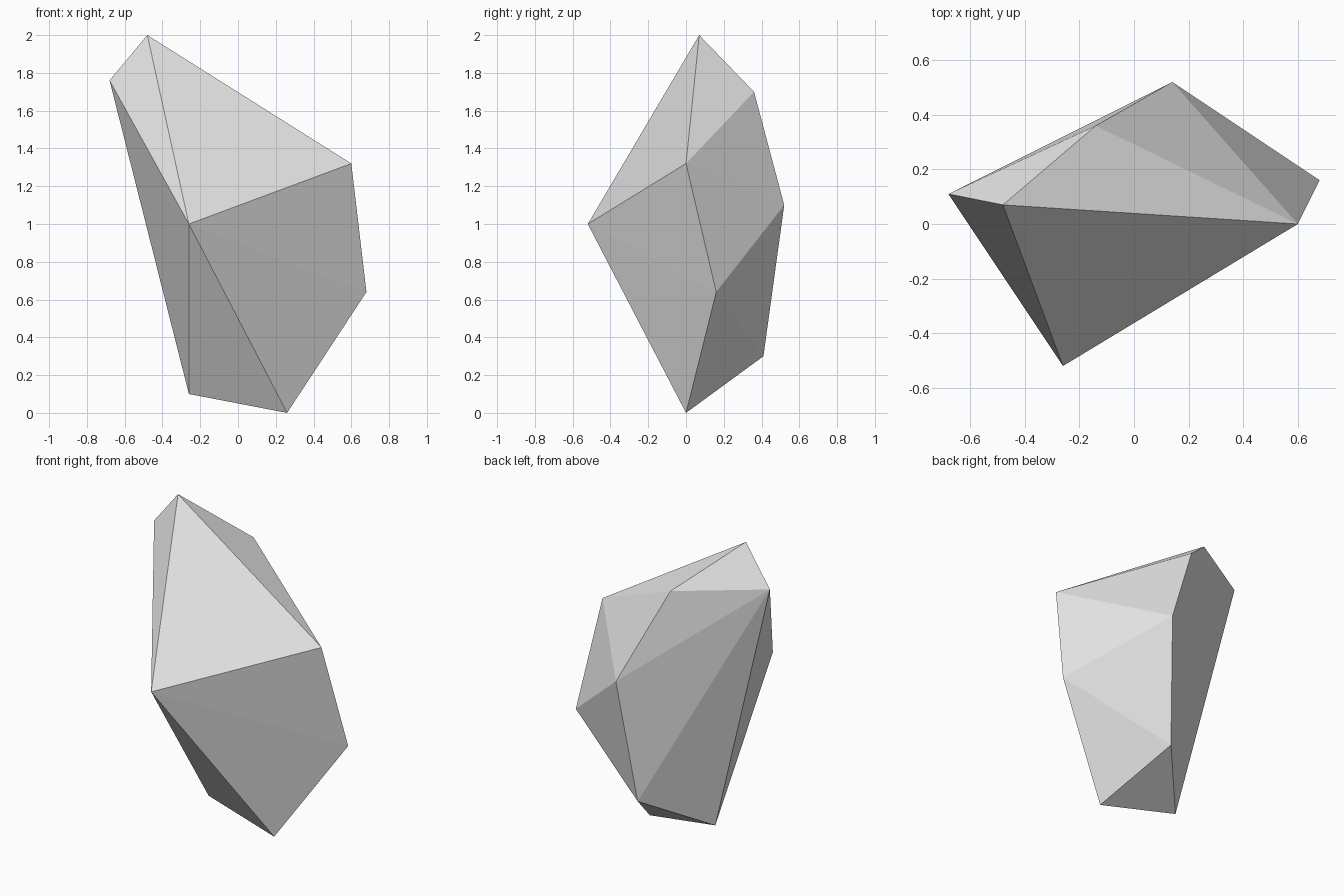
import bpy
import bmesh

if "Cube" in bpy.data.objects:
    bpy.data.objects.remove(bpy.data.objects["Cube"])

# Corners of the faceted rock
corners = {
    "peak": (-0.48, 0.07, 2.0),
    "shoulder": (-0.68, 0.11, 1.76),
    "nose": (-0.26, -0.52, 1.0),
    "right_top": (0.60, 0.0, 1.32),
    "right_low": (0.68, 0.16, 0.64),
    "foot": (0.26, 0.0, 0.0),
    "left_foot": (-0.26, 0.07, 0.10),
    "back_mid": (0.14, 0.52, 1.10),
    "back_top": (-0.14, 0.36, 1.70),
    "back_low": (0.06, 0.41, 0.30),
}

# Flat facets, front then back
facets = [
    ("nose", "peak", "shoulder"),
    ("nose", "right_top", "peak"),
    ("nose", "right_low", "right_top"),
    ("nose", "foot", "right_low"),
    ("nose", "left_foot", "foot"),
    ("nose", "shoulder", "left_foot"),
    ("peak", "right_top", "back_top"),
    ("peak", "back_top", "shoulder"),
    ("right_top", "back_mid", "back_top"),
    ("right_top", "right_low", "back_mid"),
    ("right_low", "back_low", "back_mid"),
    ("right_low", "foot", "back_low"),
    ("foot", "left_foot", "back_low"),
    ("left_foot", "shoulder", "back_low"),
    ("shoulder", "back_mid", "back_low"),
    ("shoulder", "back_top", "back_mid"),
]

# Rock body
bm = bmesh.new()
verts = {name: bm.verts.new(co) for name, co in corners.items()}
for facet in facets:
    bm.faces.new([verts[name] for name in facet])
bmesh.ops.recalc_face_normals(bm, faces=bm.faces[:])
mesh = bpy.data.meshes.new("rock")
bm.to_mesh(mesh)
bm.free()

# Plain stone colour
stone = bpy.data.materials.new("stone_grey")
stone.diffuse_color = (0.8, 0.8, 0.8, 1.0)
stone.use_nodes = True
stone.node_tree.nodes["Principled BSDF"].inputs["Base Color"].default_value = stone.diffuse_color
mesh.materials.append(stone)

rock = bpy.data.objects.new("rock", mesh)
bpy.context.collection.objects.link(rock)
